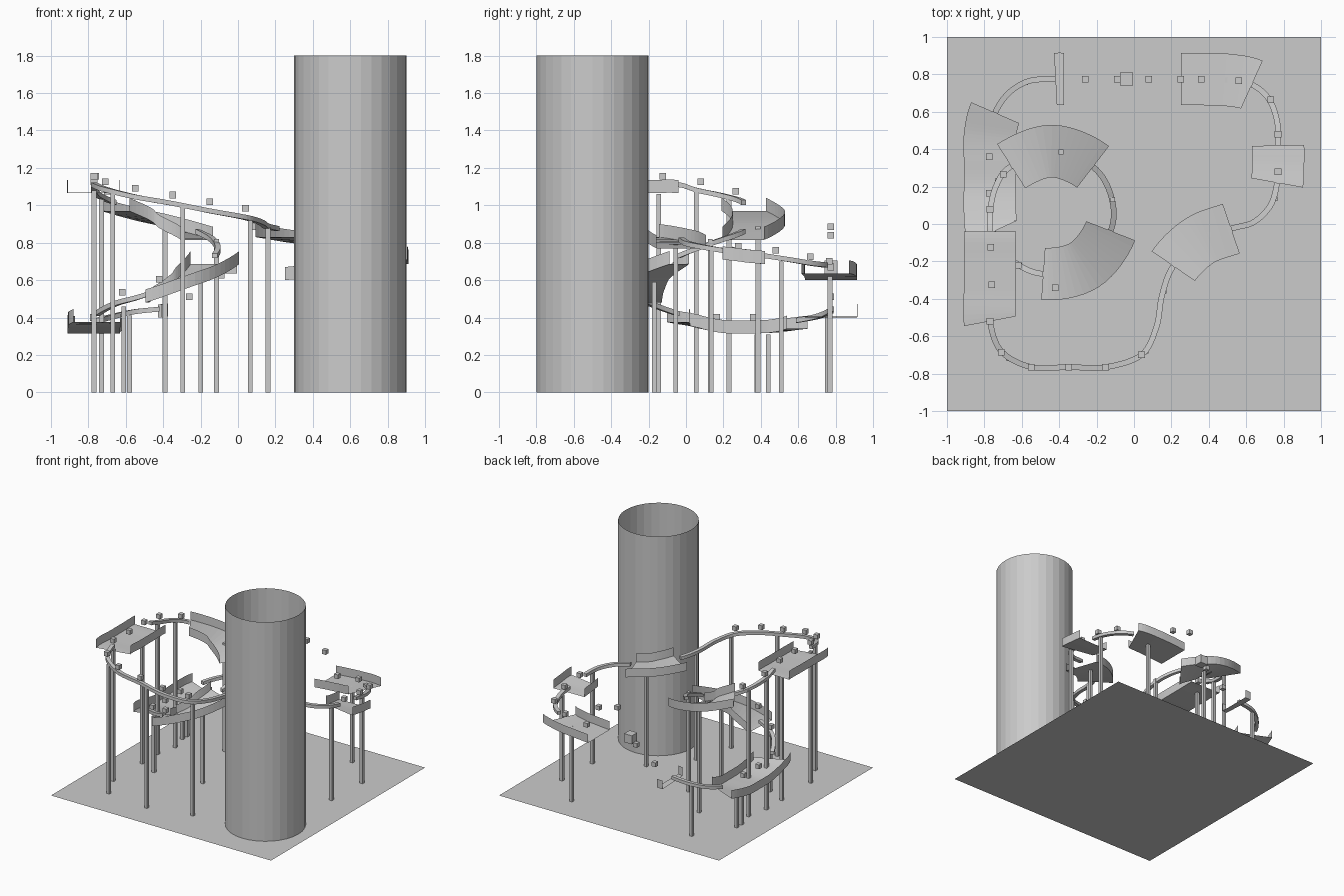
import bpy, bmesh
from math import cos, sin, radians
from mathutils import Vector, Matrix

cube = bpy.data.objects.get("Cube")
if cube:
    bpy.data.objects.remove(cube, do_unlink=True)

grey = bpy.data.materials.new("plain_grey")
grey.use_nodes = True
grey.diffuse_color = (.6, .6, .6, 1)
grey.node_tree.nodes["Principled BSDF"].inputs["Base Color"].default_value = (.6, .6, .6, 1)


def finish(name, bm):
    """Turn a bmesh into a named, flat shaded object."""
    mesh = bpy.data.meshes.new(name)
    bm.to_mesh(mesh)
    bm.free()
    mesh.materials.append(grey)
    obj = bpy.data.objects.new(name, mesh)
    bpy.context.collection.objects.link(obj)
    return obj


def box(name, centre, size):
    bm = bmesh.new()
    place = Matrix.Translation(centre) @ Matrix.Diagonal((*size, 1))
    bmesh.ops.create_cube(bm, size=1, matrix=place)
    return finish(name, bm)


def sweep(name, frames, profile, closed):
    """Carry a (side, height) profile along the route, keeping it level."""
    bm = bmesh.new()
    rings = []
    for point, side in frames:
        rings.append([bm.verts.new(point + side * s + Vector((0, 0, h))) for s, h in profile])
    count = len(profile)
    for a, b in zip(rings, rings[1:]):
        for i in range(count if closed else count - 1):
            j = (i + 1) % count
            bm.faces.new((a[i], a[j], b[j], b[i]))
    if closed:
        bm.faces.new(rings[0][::-1])
        bm.faces.new(rings[-1])
    return finish(name, bm)


def spiral(*steps):
    """Points on the descending turn, from (degrees, height) pairs."""
    return [(-.44 + .33 * cos(radians(a)), .06 + .33 * sin(radians(a)), z) for a, z in steps]


# Ground sheet
bm = bmesh.new()
bmesh.ops.create_grid(bm, x_segments=1, y_segments=1, size=1)
finish("ground_sheet", bm)

# Open tower tube
bm = bmesh.new()
bmesh.ops.create_cone(bm, cap_ends=False, segments=32, radius1=.3, radius2=.3, depth=1.8,
                      matrix=Matrix.Translation((.6, -.5, .9)))
finish("tower_tube", bm)

# Route in sections, each starting where the one before it ends
route = [
    ("landing_tray", [(.25, .775, .645), (.37, .775, .655), (.5, .77, .665)]),
    ("landing_rail", [(.63, .745, .68), (.72, .67, .69), (.765, .55, .71)]),
    ("side_tray", [(.77, .42, .73), (.77, .32, .74)]),
    ("side_rail", [(.765, .22, .755), (.73, .1, .775), (.64, .01, .795)]),
    ("middle_tray", [(.52, -.025, .815), (.35, -.09, .845)]),
    ("front_rail", [(.21, -.225, .875), (.15, -.38, .89), (.12, -.55, .91), (.04, -.7, .935),
                    (-.15, -.765, .97), (-.35, -.765, 1.01), (-.55, -.765, 1.045),
                    (-.71, -.68, 1.085)]),
    ("top_tray", [(-.77, -.52, 1.11), (-.77, -.36, 1.11), (-.77, -.2, 1.11)]),
    ("top_rail", [(-.77, -.04, 1.11)] + spiral((180, 1.08), (155, 1.05))),
    ("upper_fan_tray", spiral((131, 1.015), (90, .94))),
    ("spiral_rail", spiral((48, .86), (15, .8))),
    ("lower_fan_tray", spiral((-17, .73), (-58, .63))),
    ("lower_rail", spiral((-98, .525), (-130, .475))),
    ("low_tray", spiral((-162, .42), (-180, .39)) + [(-.77, .2, .362), (-.77, .34, .36),
                                                     (-.77, .47, .365)]),
    ("launch_rail", [(-.742, .595, .385), (-.67, .7, .405), (-.56, .765, .43)]),
    ("launch_tray", [(-.42, .775, .445), (-.375, .775, .45)]),
]
points = [Vector(p) for _, part in route for p in part]
last = len(points) - 1


def smooth_point(u):
    """Smooth curve through all route points."""
    i = min(max(int(u), 0), last - 1)
    t = u - i
    b, c = points[i], points[i + 1]
    a = points[i - 1] if i else b * 2 - c
    d = points[i + 2] if i + 2 <= last else c * 2 - b
    return (b * 2 + (c - a) * t + (a * 2 - b * 5 + c * 4 - d) * t ** 2
            + (b * 3 - a - c * 3 + d) * t ** 3) / 2


def frame(u):
    e = .01
    run = smooth_point(min(u + e, last)) - smooth_point(max(u - e, 0))
    return smooth_point(u), Vector((run.y, -run.x, 0)).normalized()


# Trays are thin open channels; rails are slim solid bars
tray = [(-.14, .025), (-.14, -.045), (.14, -.045), (.14, .025)]
rail = [(-.015, -.013), (.015, -.013), (.015, .013), (-.015, .013)]
STEPS = 8
start = 0
for name, part in route:
    end = min(start + len(part), last)
    frames = [frame(start + k / STEPS) for k in range((end - start) * STEPS + 1)]
    is_rail = name.endswith("rail")
    sweep(name, frames, rail if is_rail else tray, is_rail)
    start = end

# Support posts from the ground to the track
posts = [(.5, .77, .62), (.77, .51, .7), (.755, .135, .76), (.4, -.055, .79), (.16, -.36, .88),
         (.065, -.68, .92), (-.295, -.765, 1.01), (-.67, -.72, 1.06), (-.77, -.52, 1.08),
         (-.77, -.145, 1.06), (-.77, .055, 1.07), (-.73, .23, 1.04), (-.39, .385, .89),
         (-.115, .13, .82), (-.2, -.17, .59), (-.61, -.22, .46), (-.77, .38, .31),
         (-.77, .44, .31), (-.58, .755, .41)]
for x, y, top in posts:
    box("support_post", (x, y, top / 2), (.025, .025, top))

# Floating pickup cubes above the track
pickups = [(.56, .765, .7), (.36, .775, .67), (.25, .775, .84), (.08, .775, .885),
           (-.09, .775, .625), (-.26, .775, .512), (.73, .665, .725), (.77, .48, .76),
           (.77, .28, .78), (.04, -.7, .985), (-.15, -.765, 1.02), (-.35, -.765, 1.055),
           (-.55, -.765, 1.09), (-.71, -.685, 1.125), (-.77, -.52, 1.155),
           (-.76, -.325, 1.155), (-.765, -.125, 1.155), (-.77, .08, 1.125), (-.7, .265, 1.075),
           (-.42, -.34, .605), (-.62, -.22, .535), (-.775, .165, .4), (-.775, .36, .4)]
for place in pickups:
    box("pickup_cube", place, (.035, .035, .035))

# Larger block in the jump gap
box("jump_block", (-.04, .775, .67), (.07, .07, .07))
